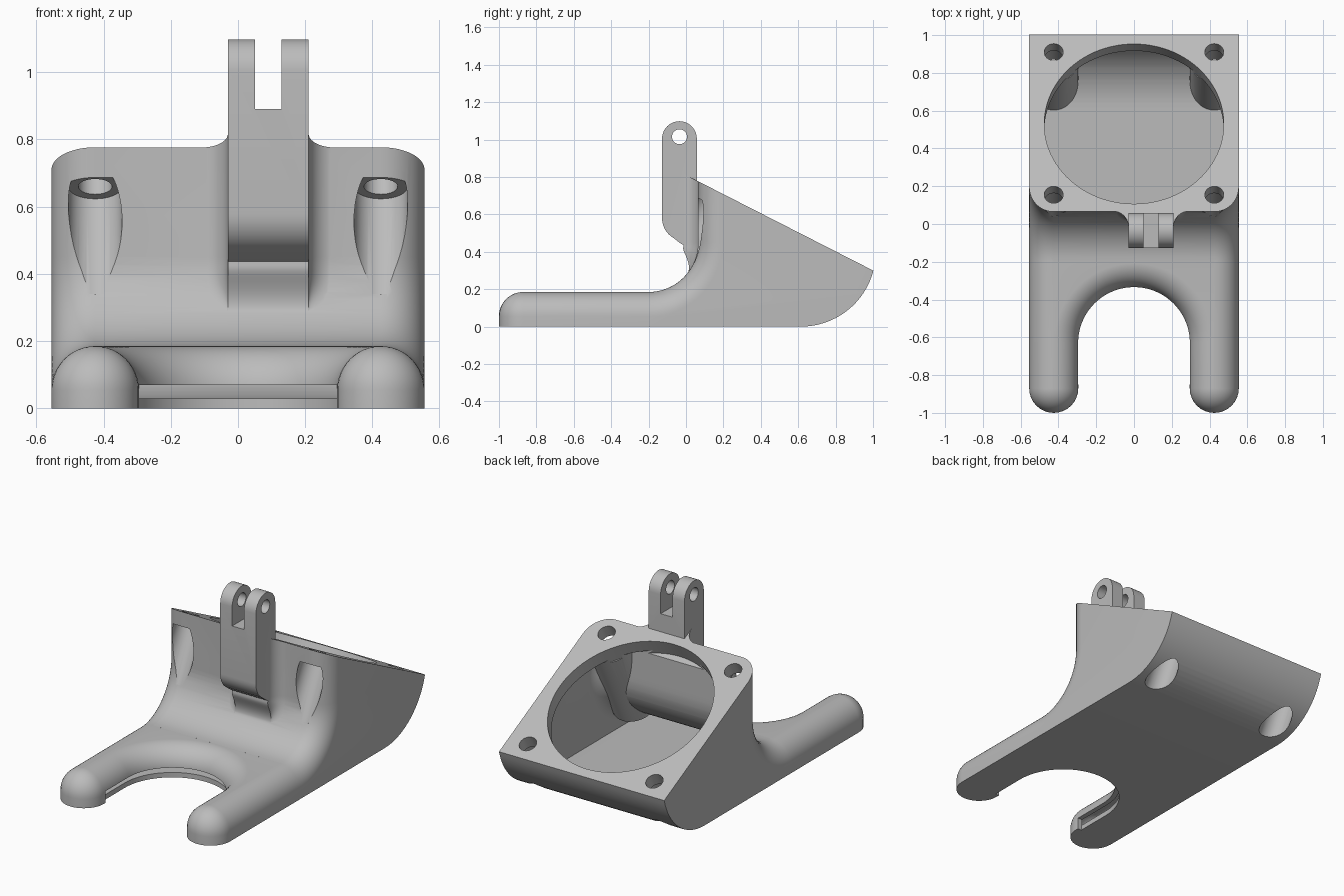
import bpy, bmesh, math
from math import sin, cos, radians, pi

if "Cube" in bpy.data.objects:
    bpy.data.objects.remove(bpy.data.objects["Cube"])

SLOPE = 0.51                       # fall of the slanted mounting plate
LEN = math.hypot(1, SLOPE)
NY, NZ = SLOPE / LEN, 1 / LEN      # plate normal
PLATE = 0.08                       # plate thickness
WALL = 0.03
HALF, ROUND = 0.555, 0.13          # half width, edge rounding
LEG_X, TIP_Y = 0.425, -0.87
U_R, U_Y = 0.295, -0.63            # inner curve between the legs

grey = bpy.data.materials.new("grey_plastic")
grey.use_nodes = True
colour = (0.5, 0.5, 0.5, 1)
grey.diffuse_color = colour
grey.node_tree.nodes["Principled BSDF"].inputs["Base Color"].default_value = colour


def loft(name, rings):
    """Closed solid through rings of equal point count."""
    bm = bmesh.new()
    loops = [[bm.verts.new(p) for p in ring] for ring in rings]
    n = len(loops[0])
    for a, b in zip(loops, loops[1:]):
        for i in range(n):
            j = (i + 1) % n
            bm.faces.new((a[i], a[j], b[j], b[i]))
    bm.faces.new(loops[0])
    bm.faces.new(loops[-1])
    bmesh.ops.recalc_face_normals(bm, faces=bm.faces)
    mesh = bpy.data.meshes.new(name)
    bm.to_mesh(mesh)
    bm.free()
    mesh.materials.append(grey)
    ob = bpy.data.objects.new(name, mesh)
    bpy.context.collection.objects.link(ob)
    return ob


def combine(ob, other, operation):
    mod = ob.modifiers.new("combine", 'BOOLEAN')
    mod.operation, mod.object, mod.solver = operation, other, 'EXACT'
    dg = bpy.context.evaluated_depsgraph_get()
    mesh = bpy.data.meshes.new_from_object(ob.evaluated_get(dg))
    ob.modifiers.clear()
    ob.data = mesh
    bpy.data.objects.remove(other)


def join(ob, other):
    combine(ob, other, 'UNION')


def cut(ob, other):
    combine(ob, other, 'DIFFERENCE')


def arc(cx, cy, r, a0, a1, n=16):
    angles = [radians(a0 + (a1 - a0) * i / n) for i in range(n + 1)]
    return [(cx + r * cos(a), cy + r * sin(a)) for a in angles]


def plate_z(y):
    return 0.81 - SLOPE * y


def prism_x(name, profile, x0, x1):
    return loft(name, [[(x, y, z) for y, z in profile] for x in (x0, x1)])


def prism_z(name, outline, z0, z1):
    return loft(name, [[(x, y, z) for x, y in outline] for z in (z0, z1)])


def rod(name, x, y, r, t0, t1, n=40):
    """Cylinder square to the plate, from depth t0 to depth t1."""
    rings = []
    for t in (t0, t1):
        cy, cz = y - NY * t, plate_z(y) - NZ * t
        rings.append([(x + r * cos(a), cy + NZ * r * sin(a), cz - NY * r * sin(a))
                      for a in (2 * pi * i / n for i in range(n))])
    return loft(name, rings)


# Main housing: side profiles lofted across the width
def housing(name, w, drop):
    r = ROUND - w
    R = 0.4 - w
    end = math.degrees(math.asin((0.09635 - drop) / (R * LEN)) - math.atan(SLOPE))

    def ring(x, d):
        front = arc(-0.2, 0.45, 0.265 + w + d, -90, 0)
        y = front[-1][0]
        back = arc(0.615, 0.4, R, end, -90)
        pts = [(-0.2, w)] + front + [(y, plate_z(y) - drop)] + back
        return [(x, py, pz) for py, pz in pts]
    side = []
    for i in range(13):
        th = radians(90 * i / 12)
        side.append((HALF - w - r * (1 - cos(th)), r * (1 - sin(th))))
    return loft(name, [ring(-x, d) for x, d in side] + [ring(x, d) for x, d in reversed(side)])


# Forked legs: U outlines stacked in height, shrinking to a round top
def legs(name, w):
    r = ROUND - w

    def ring(z, i):
        pts = [(HALF - i, -0.1)] + arc(LEG_X, TIP_Y, ROUND - i, 0, -180)
        pts += arc(0, U_Y, U_R + i, 0, 180, 36)
        pts += arc(-LEG_X, TIP_Y, ROUND - i, 0, -180) + [(i - HALF, -0.1)]
        return [(x, y, z) for x, y in pts]
    rings = [ring(w, w)]
    for k in range(13):
        th = radians(min(90 * k / 12, 88.5))
        rings.append(ring(0.055 + r * sin(th), w + r * (1 - cos(th))))
    return loft(name, rings)


# Flared root that blends the hinge tab into the front wall
def tab_root(x0, x1, r=0.08):
    def ring(x, e):
        front = []
        for i in range(17):
            s = i / 16
            a = radians(-40 + 40 * s)
            f = min(1, s * 1.25)
            R = 0.267 - e * f * f * (3 - 2 * f)
            front.append((-0.2 + R * cos(a), 0.45 + R * sin(a)))
        y = front[-1][0]
        pts = front + [(y, plate_z(y)), (0.085, plate_z(0.085))]
        pts += arc(-0.2, 0.45, 0.285, 0, -40)
        return [(x, py, pz) for py, pz in pts]
    steps = [(r * (1 - sin(a)), r * (1 - cos(a))) for a in (radians(9 * i) for i in range(11))]
    return loft("tab_root", [ring(x0 - o, e) for o, e in steps]
                + [ring(x1 + o, e) for o, e in reversed(steps)])


# Hinge tab with two ears and a pin hole
def hinge_tab(x0, x1):
    cy = -0.035
    profile = arc(cy, 1.005, 0.093, 180, 0, 20)
    profile += [(0.058, 0.45), (0.0, 0.43), (-0.03, 0.445)]
    profile += arc(-0.005, 0.58, 0.123, 240, 180, 8)
    tab = prism_x("hinge_tab", profile, x0, x1)
    gap = [(-0.2, 0.89), (0.2, 0.89), (0.2, 1.2), (-0.2, 1.2)]
    cut(tab, prism_x("ear_gap", gap, 0.05, 0.13))
    cut(tab, prism_x("pin_hole", arc(cy, 1.015, 0.04, 0, 348.75, 31), x0 - 0.1, x1 + 0.1))
    return tab


duct = housing("duct_body", 0, 0)
join(duct, legs("legs", 0))
join(duct, tab_root(-0.03, 0.21))
join(duct, hinge_tab(-0.03, 0.21))

# Hollow inside, leaving round bosses about the screws
screws = [(s * LEG_X, y) for s in (-1, 1) for y in (0.155, 0.91)]
hollow = housing("hollow", WALL, PLATE * LEN)
for x, y in screws:
    cut(hollow, rod("boss", x, y, 0.13, -0.1, 0.6))
cut(duct, hollow)
cut(duct, legs("leg_hollow", WALL))

# Fan opening, screw holes and screw pockets
cut(duct, rod("fan_opening", 0, 0.53, 0.475, -0.1, PLATE + 0.02, 96))
for x, y in screws:
    cut(duct, rod("screw_hole", x, y, 0.05, -0.1, PLATE + 0.02))
    cut(duct, rod("screw_pocket", x, y, 0.08, PLATE, 0.4 if y < 0.5 else 0.46))


# Air slot around the inside of the fork, with a set-back lower lip
def fork_cutter(name, grow, z0, z1):
    r = U_R + grow
    outline = [(r, -0.85)] + arc(0, U_Y, r, 0, 180, 36) + [(-r, -0.85)]
    return prism_z(name, outline, z0, z1)


cut(duct, fork_cutter("air_slot", 0.05, WALL, 0.07))
cut(duct, fork_cutter("lower_lip", 0.025, -0.05, WALL + 0.005))

bpy.ops.object.select_all(action='DESELECT')
duct.select_set(True)
bpy.context.view_layer.objects.active = duct
bpy.ops.object.shade_smooth_by_angle(angle=radians(28))
